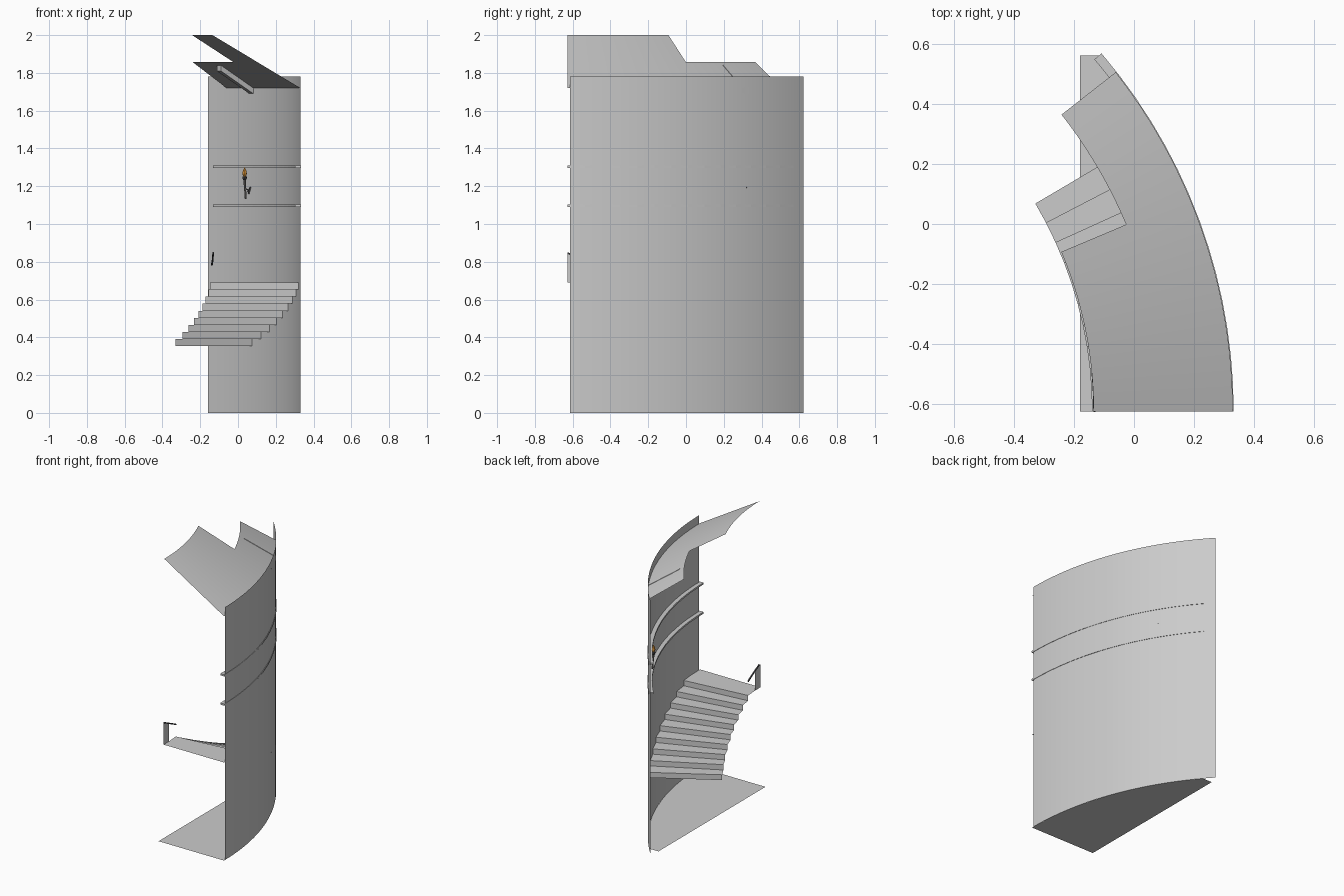
import bpy, math
from math import radians, sin, cos
from mathutils import Vector

if "Cube" in bpy.data.objects:
    bpy.data.objects.remove(bpy.data.objects["Cube"])

CX, CY = -1.51, -0.627          # axis of the tower
R, R_MID, R_IN = 1.84, 1.61, 1.37


def P(r, deg, z):
    a = radians(deg)
    return Vector((CX + r * cos(a), CY + r * sin(a), z))


def span(a, b, n):
    return [a + (b - a) * i / n for i in range(n + 1)]


def mesh(name, verts, faces, smooth=False, mat=None):
    me = bpy.data.meshes.new(name)
    me.from_pydata([tuple(v) for v in verts], [], faces)
    me.validate()
    ob = bpy.data.objects.new(name, me)
    bpy.context.collection.objects.link(ob)
    for p in me.polygons:
        p.use_smooth = smooth
    if mat:
        me.materials.append(mat)
    return ob


def grid(name, rows, closed=False, smooth=False, mat=None):
    """Skin equal-length rows of points; closed rows also get end caps."""
    n = len(rows[0])
    verts = [v for row in rows for v in row]
    faces = []
    for i in range(len(rows) - 1):
        for j in range(n if closed else n - 1):
            k = (j + 1) % n
            faces.append((i * n + j, i * n + k, (i + 1) * n + k, (i + 1) * n + j))
    if closed:
        faces.append(tuple(reversed(range(n))))
        faces.append(tuple(range((len(rows) - 1) * n, len(rows) * n)))
    return mesh(name, verts, faces, smooth, mat)


def colour(name, rgb):
    m = bpy.data.materials.new(name)
    m.diffuse_color = (*rgb, 1)
    m.use_nodes = True
    m.node_tree.nodes["Principled BSDF"].inputs["Base Color"].default_value = m.diffuse_color
    return m


def lathe(name, base, prof, mat=None, sides=8, lean=(0, 0)):
    rows = [[base + Vector((r * cos(t) + lean[0] * z, r * sin(t) + lean[1] * z, z))
             for t in (2 * math.pi * k / sides for k in range(sides))] for r, z in prof]
    return grid(name, rows, True, False, mat)


def bar(name, pts, w, h, mat=None):
    rows = []
    for i, p in enumerate(pts):
        d = (pts[min(i + 1, len(pts) - 1)] - pts[max(i - 1, 0)]).normalized()
        s = d.cross(Vector((0, 0, 1)))
        s = s.normalized() if s.length > 1e-3 else Vector((0, 1, 0))
        u = s.cross(d)
        rows.append([p + s * w * a + u * h * b for a, b in
                     ((-.5, -.5), (.5, -.5), (.5, .5), (-.5, .5))])
    return grid(name, rows, True, False, mat)


# Curved outer wall, a single sheet
grid("curved_wall", [[P(R, a, 0), P(R, a, 1.78)] for a in span(0.4, 42.8, 32)], smooth=True)

# Floor: rectangle cut off by the wall arc
arc = [P(R, a, 0) for a in span(0, 40.3, 20)]
fv = [Vector((-.18, CY, 0))] + arc + [Vector((-.18, arc[-1].y, 0))]
mesh("floor", fv, [tuple(range(len(fv)))])


# Conical roof: full depth in front, half depth further back
def roof_z(r):
    return 1.72 + (R - r) / (R - 1.375) * 0.28


angles = span(0, 22.85, 14) + span(22.85, 38.05, 10)[1:]
rv, rf = [], []
for a in angles:
    rv += [P(r, a, roof_z(r)) for r in (R, R_MID, 1.375)]
for i in range(len(angles) - 1):
    for j in range(2 if i < 14 else 1):
        k = 3 * i + j
        rf.append((k, k + 3, k + 4, k + 1))
roof = mesh("roof", rv, rf, True)
# drop the unused inner points of the back half
import bmesh
bm = bmesh.new()
bm.from_mesh(roof.data)
bmesh.ops.delete(bm, geom=[v for v in bm.verts if not v.link_faces], context='VERTS')
bm.to_mesh(roof.data)
bm.free()

# Sloping beam under the roof
tangent = Vector((-sin(radians(30.8)), cos(radians(30.8)), 0)) * 0.021
rows = []
for r in (1.64, 1.84):
    t, b = P(r, 30.8, roof_z(r) + .003), P(r, 30.8, roof_z(r) - .03)
    rows.append([t - tangent, t + tangent, b + tangent, b - tangent])
grid("roof_beam", rows, True)

# Stairs: zigzag of nine risers and treads, then a landing
STEP, RISE, A0, Z0 = 3.05, 0.0375, 30.5, 0.353
zig = []
for i in range(9):
    a = A0 - i * STEP
    zig += [(a, Z0 + i * RISE), (a, Z0 + (i + 1) * RISE)]
zig += [(A0 - 9 * STEP, Z0 + 9 * RISE), (0, Z0 + 9 * RISE)]
grid("stairs", [[P(R_IN, a, z), P(R, a, z)] for a, z in zig])

# Two wall rails
for name, z in (("upper_rail", 1.303), ("lower_rail", 1.097)):
    grid(name, [[P(r, a, z + d) for r, d in
                 ((1.812, -.006), (1.843, -.006), (1.843, .006), (1.812, .006))]
                for a in span(0, 40.5, 14)], True)

# Short handrail at the top of the stairs
mesh("handrail_panel", [P(R_IN, 0, .69), P(R_IN, 2.6, .69), P(R_IN, 2.6, .82), P(R_IN, 0, .85)],
     [(0, 1, 2, 3)])
dark = colour("dark_iron", (.06, .06, .065))
bar("handrail_bar", [P(1.378, a, .847 - .0115 * a) for a in span(0, 5.6, 4)], .008, .008, dark)

# Wall torch
iron = colour("iron", (.2, .19, .18))
flame = colour("flame", (.9, .38, .05))
base = P(1.815, 31.3, 1.132)
lathe("torch_handle", base, [(.004, 0), (.006, .01), (.005, .05), (.007, .1)], iron, lean=(-.06, -.04))
top = base + Vector((-.006, -.004, .1))
lathe("torch_cup", top, [(.006, 0), (.012, .01), (.012, .018), (.007, .02)], dark)
lathe("torch_flame", top, [(.006, .018), (.012, .035), (.009, .05), (.001, .068)], flame)
bar("torch_bracket", [P(1.815, 31.3, 1.185), P(1.825, 31.1, 1.182),
                      P(1.829, 31.1, 1.162), P(1.838, 31, 1.195)], .008, .007, dark)
